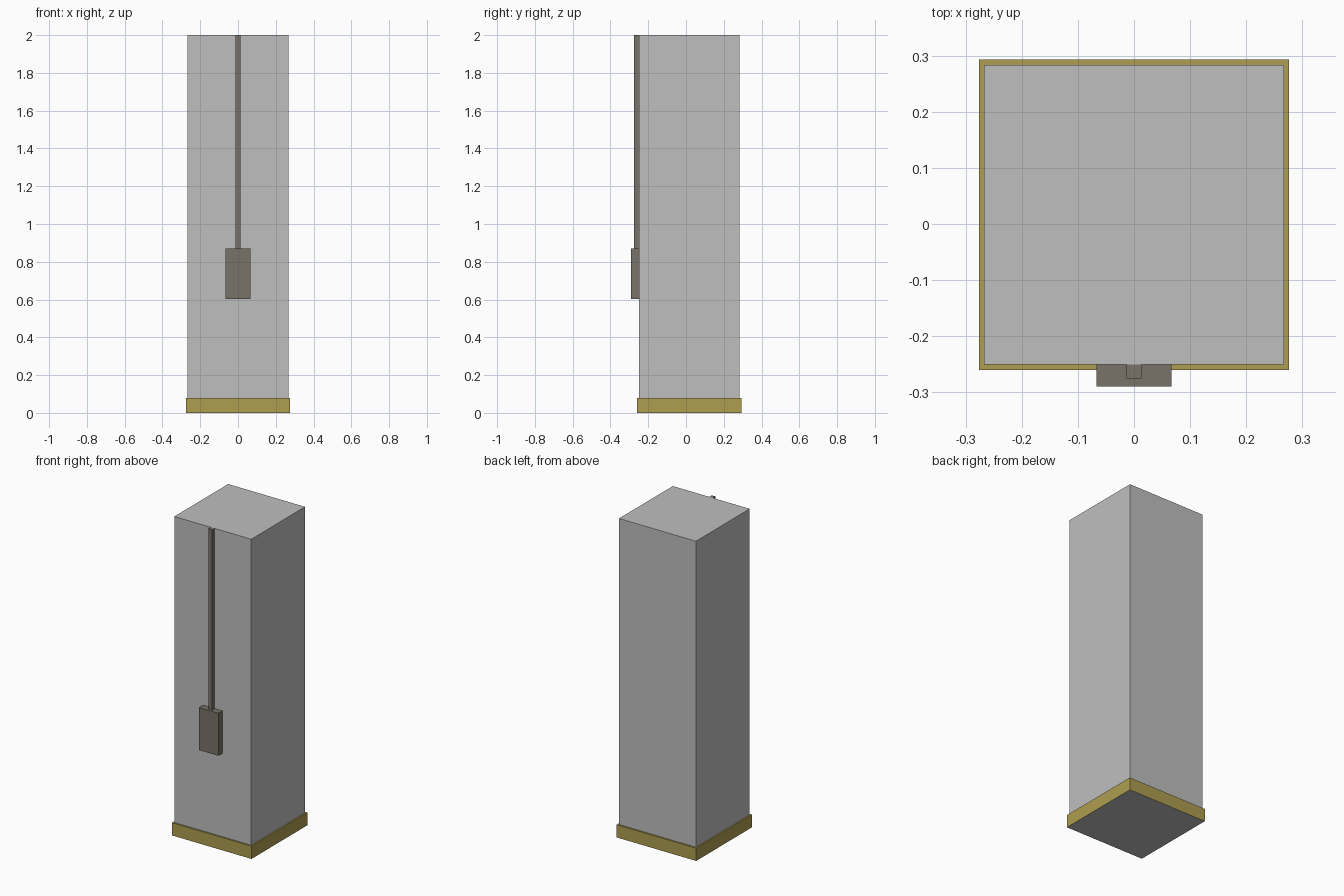
import bpy

if "Cube" in bpy.data.objects:
    bpy.data.objects.remove(bpy.data.objects["Cube"])


def material(name, rgb):
    m = bpy.data.materials.new(name)
    m.diffuse_color = (*rgb, 1.0)
    m.use_nodes = True
    m.node_tree.nodes["Principled BSDF"].inputs["Base Color"].default_value = m.diffuse_color
    return m


CONCRETE = material("concrete_grey", (0.52, 0.52, 0.52))
YELLOW = material("ochre_yellow", (0.42, 0.34, 0.08))
METAL = material("dark_warm_grey", (0.19, 0.17, 0.14))


def box(name, x, y, z, mat):
    """Axis-aligned box from its (min, max) ranges."""
    ranges = (x, y, z)
    bpy.ops.mesh.primitive_cube_add(size=1)
    obj = bpy.context.object
    obj.name = name
    for v in obj.data.vertices:
        v.co = [(lo + hi) / 2 + c * (hi - lo) for c, (lo, hi) in zip(v.co, ranges)]
    obj.data.materials.append(mat)
    return obj


# Square column
box("column", (-0.267, 0.267), (-0.25, 0.283), (0.01, 2.0), CONCRETE)

# Painted base band, with a bare underside
base = box("base_band", (-0.276, 0.276), (-0.26, 0.293), (0.0, 0.08), YELLOW)
base.data.materials.append(CONCRETE)
for face in base.data.polygons:
    if face.normal.z < -0.5:
        face.material_index = 1

# Wall-mounted switch box and the conduit running up from it
box("switch_box", (-0.067, 0.067), (-0.29, -0.25), (0.603, 0.87), METAL)
box("conduit", (-0.0135, 0.0135), (-0.275, -0.25), (0.87, 2.0), METAL)
